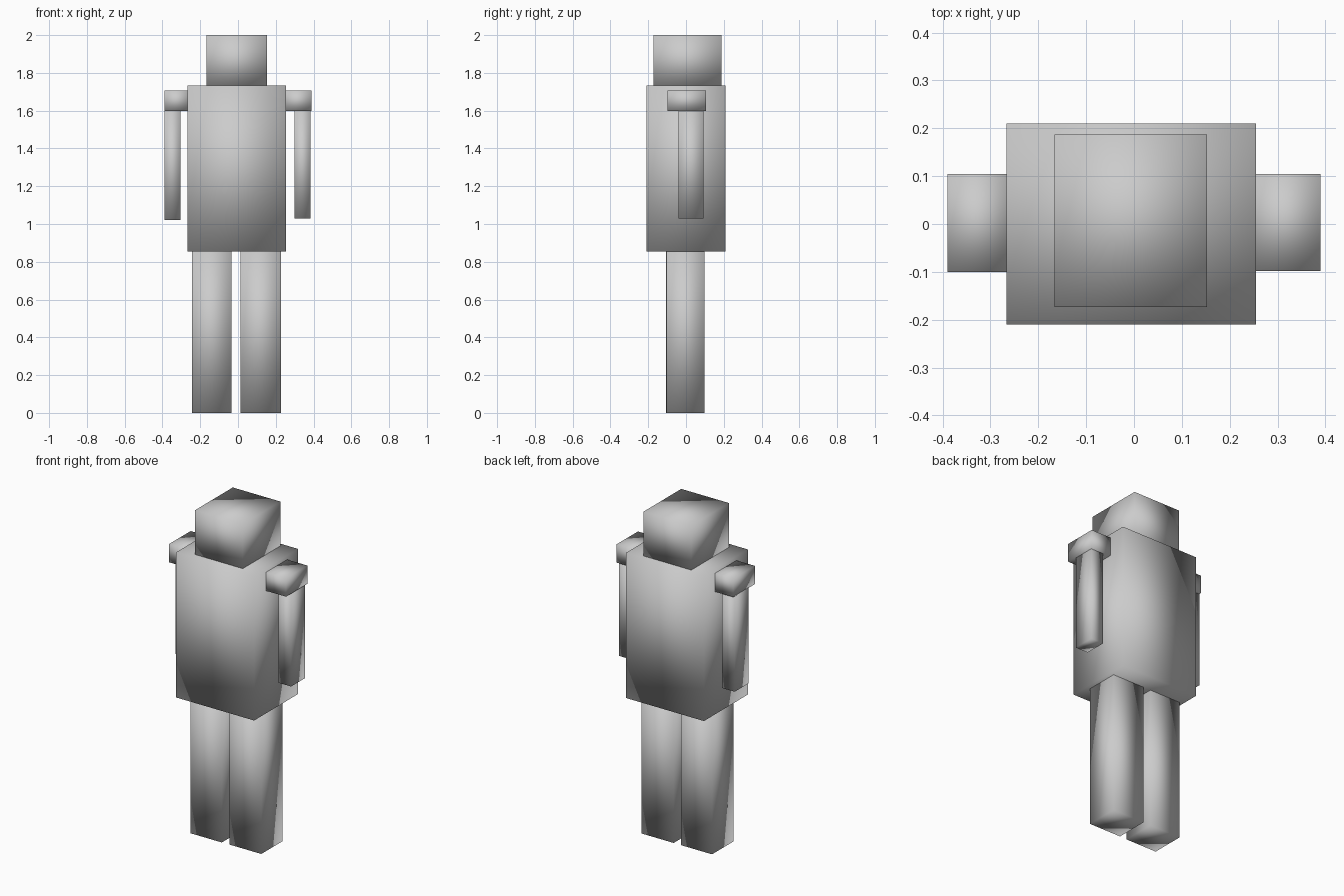
import bpy
from mathutils import Vector

cube = bpy.data.objects.get("Cube")
if cube:
    bpy.data.objects.remove(cube, do_unlink=True)

# Single grey material
grey = bpy.data.materials.new("plain_grey")
grey.use_nodes = True
colour = (0.6, 0.6, 0.6, 1)
grey.diffuse_color = colour
grey.node_tree.nodes["Principled BSDF"].inputs["Base Color"].default_value = colour


def block(name, x, y, z):
    """Soft-shaded box spanning the given (low, high) ranges."""
    low, high = map(Vector, zip(x, y, z))
    bpy.ops.mesh.primitive_cube_add(size=1, location=(low + high) / 2)
    obj = bpy.context.object
    obj.name = name
    obj.scale = high - low
    bpy.ops.object.transform_apply(location=False, rotation=False, scale=True)
    bpy.ops.object.shade_smooth()
    obj.data.materials.append(grey)
    return obj


# Head and body
block("head", (-0.166, 0.153), (-0.173, 0.187), (1.73, 2.0))
block("torso", (-0.267, 0.255), (-0.21, 0.21), (0.855, 1.732))

# Shoulders
block("right_shoulder", (-0.39, -0.257), (-0.1, 0.105), (1.597, 1.708))
block("left_shoulder", (0.245, 0.39), (-0.098, 0.105), (1.597, 1.708))

# Arms
block("right_arm", (-0.39, -0.305), (-0.04, 0.092), (1.02, 1.6))
block("left_arm", (0.298, 0.383), (-0.04, 0.092), (1.03, 1.6))

# Legs
block("right_leg", (-0.243, -0.035), (-0.105, 0.098), (0, 0.858))
block("left_leg", (0.014, 0.228), (-0.103, 0.098), (0, 0.858))
